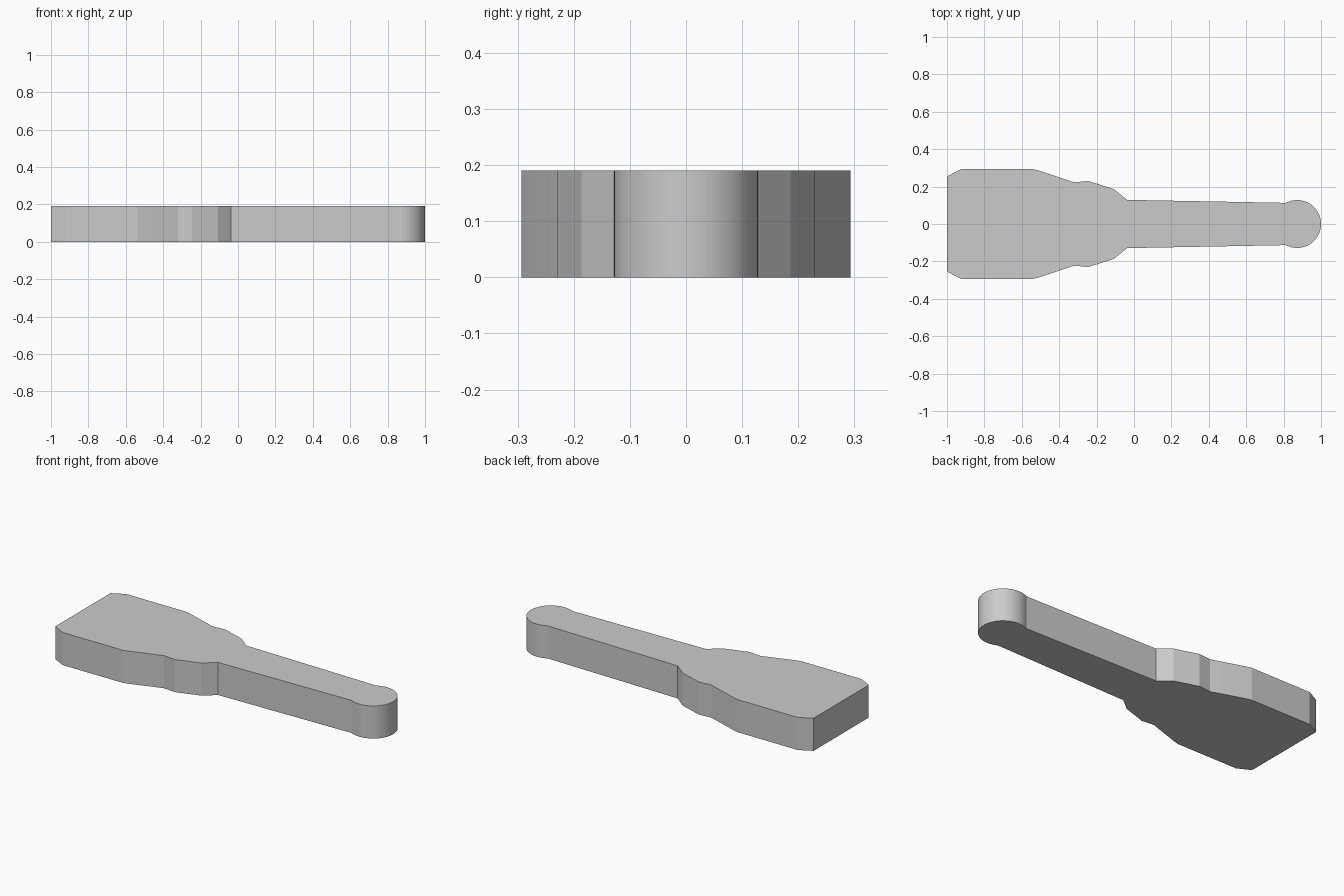
import bpy, bmesh
from math import cos, sin, radians

if "Cube" in bpy.data.objects:
    bpy.data.objects.remove(bpy.data.objects["Cube"])

HEIGHT = 0.19

# Upper half outline: wide head, stepped shoulder, tapering handle
half = [(-1.0, 0.254), (-0.925, 0.293), (-0.54, 0.293), (-0.51, 0.286),
        (-0.32, 0.223), (-0.245, 0.23), (-0.107, 0.186), (-0.037, 0.129)]

# Rounded handle end, from where the handle meets the circle to the tip
R, CX, STEPS = 0.128, 0.872, 18
cap = [(CX + R * cos(radians(a)), R * sin(radians(a)))
       for a in (118 * (1 - i / STEPS) for i in range(STEPS + 1))]
half += cap

# Mirror the half outline to close it
outline = half + [(x, -y) for x, y in reversed(half[:-1])]

# Extrude the outline into a slab
bm = bmesh.new()
base = bm.faces.new([bm.verts.new((x, y, 0)) for x, y in outline])
top = bmesh.ops.extrude_face_region(bm, geom=[base], use_keep_orig=True)
bmesh.ops.translate(bm, vec=(0, 0, HEIGHT),
                    verts=[g for g in top["geom"] if isinstance(g, bmesh.types.BMVert)])
bmesh.ops.recalc_face_normals(bm, faces=bm.faces)

mesh = bpy.data.meshes.new("paddle_body")
bm.to_mesh(mesh)
bm.free()
body = bpy.data.objects.new("paddle_body", mesh)
bpy.context.collection.objects.link(body)

# Smooth the round end, keep the faceted shoulders sharp
bpy.context.view_layer.objects.active = body
body.select_set(True)
bpy.ops.object.shade_smooth_by_angle(angle=radians(8))
